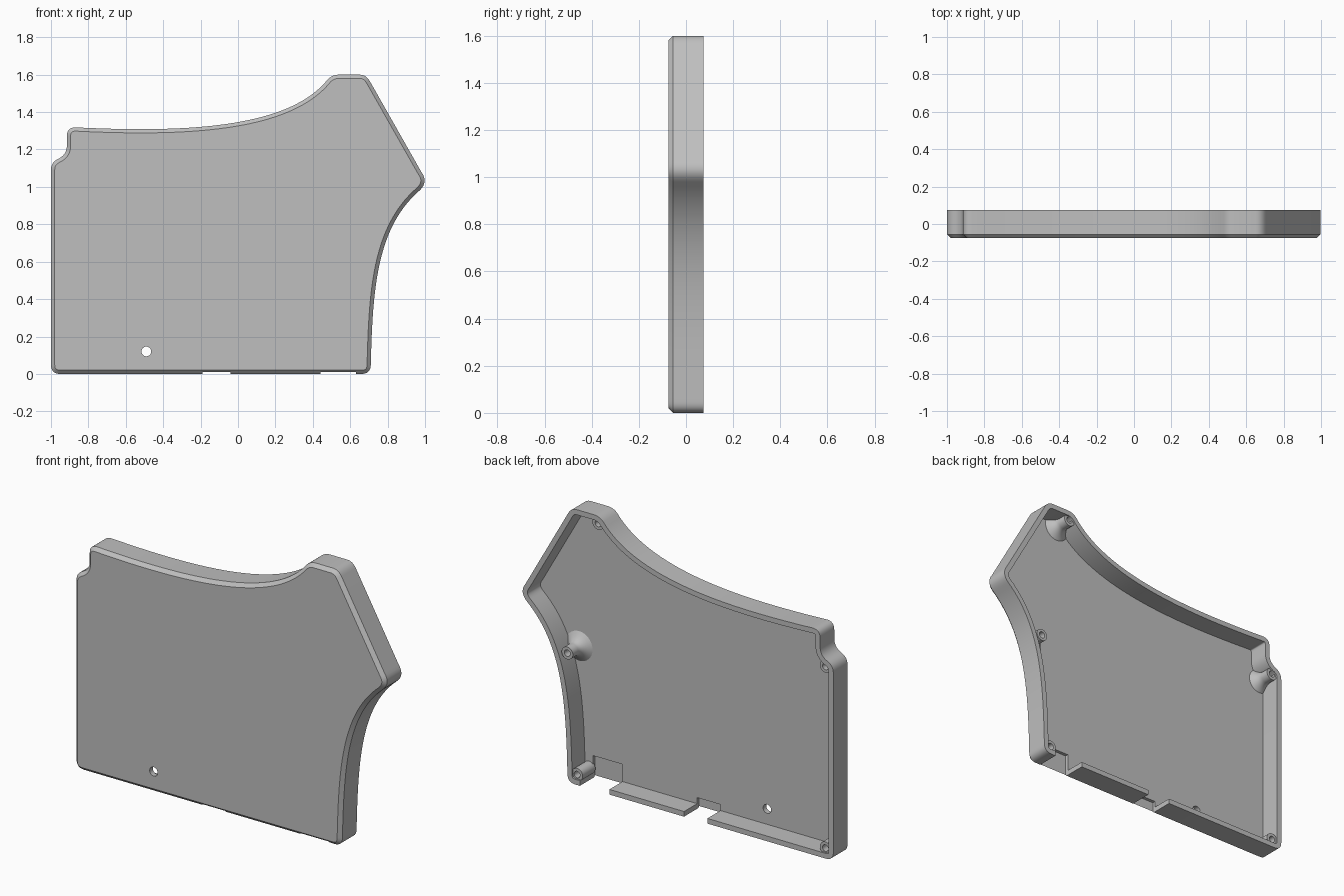
import bpy, bmesh, math
from mathutils import Vector

if "Cube" in bpy.data.objects:
    bpy.data.objects.remove(bpy.data.objects["Cube"], do_unlink=True)

FRONT, BACK, CHAMFER, WALL, FLOOR = -0.075, 0.075, 0.02, 0.03, -0.045

grey = bpy.data.materials.new("light_grey")
grey.use_nodes = True
grey.diffuse_color = (0.52, 0.52, 0.52, 1)
grey.node_tree.nodes["Principled BSDF"].inputs["Base Color"].default_value = (0.52, 0.52, 0.52, 1)


def bezier(points, steps):
    """Sample a Bezier curve of any degree."""
    out = []
    for i in range(steps + 1):
        level = [Vector(p) for p in points]
        while len(level) > 1:
            level = [a.lerp(b, i / steps) for a, b in zip(level, level[1:])]
        out.append(level[0])
    return out


def inset(loop, dist):
    """Move a clockwise loop inwards with mitred corners."""
    out = []
    for i, p in enumerate(loop):
        a = (p - loop[i - 1]).normalized()
        b = (loop[(i + 1) % len(loop)] - p).normalized()
        na, nb = Vector((a.y, -a.x)), Vector((b.y, -b.x))
        out.append(p + (na + nb) * dist / (1 + na.dot(nb)))
    return out


def finish(name, bm):
    bmesh.ops.recalc_face_normals(bm, faces=bm.faces)
    mesh = bpy.data.meshes.new(name)
    bm.to_mesh(mesh)
    bm.free()
    obj = bpy.data.objects.new(name, mesh)
    bpy.context.collection.objects.link(obj)
    mesh.materials.append(grey)
    return obj


def loft(name, sections):
    """Bridge (loop, y) sections and cap both ends."""
    bm = bmesh.new()
    rings = [[bm.verts.new((p.x, y, p.y)) for p in loop] for loop, y in sections]
    for r, s in zip(rings, rings[1:]):
        for i in range(len(r)):
            bm.faces.new((r[i - 1], r[i], s[i], s[i - 1]))
    bm.faces.new(rings[0])
    bm.faces.new(rings[-1])
    return finish(name, bm)


def circle(x, z, r, n=32):
    return [Vector((x + r * math.cos(math.tau * i / n), z - r * math.sin(math.tau * i / n)))
            for i in range(n)]


def box_loop(x0, x1, z0, z1):
    return [Vector(p) for p in ((x0, z0), (x0, z1), (x1, z1), (x1, z0))]


def boolean(obj, tool, operation):
    mod = obj.modifiers.new("boolean", 'BOOLEAN')
    mod.operation, mod.solver, mod.object = operation, 'EXACT', tool
    bpy.context.view_layer.objects.active = obj
    bpy.ops.object.modifier_apply(modifier=mod.name)


def smooth(obj):
    bpy.ops.object.select_all(action='DESELECT')
    obj.select_set(True)
    bpy.context.view_layer.objects.active = obj
    bpy.ops.object.shade_smooth_by_angle(angle=math.radians(30))


# Clockwise outline: rounded corners and long sweeping curves
curves = [
    ([(-0.95, 0), (-1, 0), (-1, 0.05)], 8),
    ([(-1, 1.09), (-1, 1.13), (-0.965, 1.148)], 6),
    ([(-0.965, 1.148), (-0.915, 1.17), (-0.915, 1.22)], 8),
    ([(-0.915, 1.27), (-0.915, 1.32), (-0.865, 1.318)], 8),
    ([(-0.865, 1.318), (-0.3, 1.29), (0.27, 1.31), (0.48, 1.575)], 36),
    ([(0.48, 1.575), (0.505, 1.6), (0.54, 1.6)], 6),
    ([(0.65, 1.6), (0.685, 1.6), (0.705, 1.565)], 6),
    ([(0.98, 1.08), (1.02, 1.025), (0.97, 0.98)], 8),
    ([(0.97, 0.98), (0.74, 0.78), (0.72, 0.45), (0.71, 0.05)], 30),
    ([(0.71, 0.05), (0.71, 0), (0.66, 0)], 8),
]
outline = []
for points, steps in curves:
    for p in bezier(points, steps):
        if not outline or (p - outline[-1]).length > 0.001:
            outline.append(p)

# Open-backed shell with a chamfered front edge
inner = inset(outline, WALL)
shell = loft("case_shell", [
    (inset(outline, CHAMFER), FRONT), (outline, FRONT + CHAMFER), (outline, BACK),
    (inner, BACK), (inner, FLOOR)])

# Round front hole and two connector notches in the bottom wall
cutters = [
    loft("hole_cutter", [(circle(-0.49, 0.12, 0.026), -0.2), (circle(-0.49, 0.12, 0.026), 0.2)]),
]
for x0, x1, top in ((-0.19, -0.04, 0.065), (0.44, 0.63, 0.13)):
    loop = box_loop(x0, x1, -0.1, top)
    cutters.append(loft("notch_cutter", [(loop, -0.064), (loop, 0.2)]))
for cutter in cutters:
    boolean(shell, cutter, 'DIFFERENCE')
smooth(shell)

# Screw posts with blind holes; some flare out into the floor
limit_loop = inset(outline, WALL / 2)
limit = loft("post_limit", [(limit_loop, -0.06), (limit_loop, 0.2)])
posts = [
    ("top_post", 0.52, 1.55, 0.045),
    ("side_post", 0.718, 0.744, 0.05),
    ("upper_corner_post", -0.942, 1.11, 0.035),
    ("lower_corner_post", -0.942, 0.055, 0),
    ("lower_side_post", 0.655, 0.055, 0),
]
for name, x, z, flare in posts:
    sections = [(0.036 + flare, -0.052)]
    if flare:
        for i in range(7):
            t = i / 6
            sections.append((0.036 + flare * (1 - t) ** 2, FLOOR + 0.06 * t))
    sections += [(0.036, 0.065), (0.019, 0.065), (0.019, -0.02)]
    post = loft(name, [(circle(x, z, r), y) for r, y in sections])
    boolean(post, limit, 'INTERSECT')
    smooth(post)

for helper in cutters + [limit]:
    bpy.data.objects.remove(helper, do_unlink=True)
